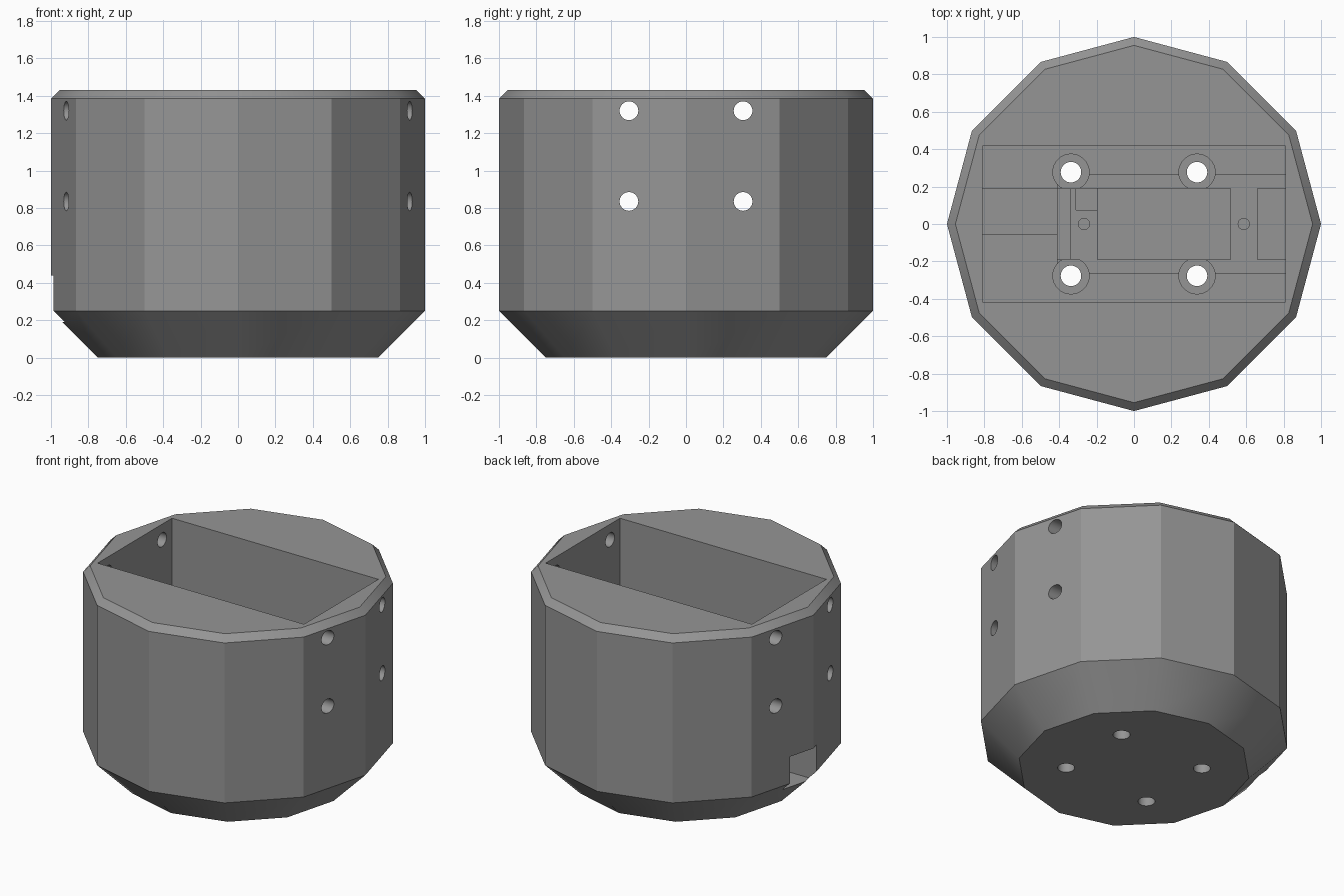
import bpy, bmesh, math
from mathutils import Matrix

if "Cube" in bpy.data.objects:
    bpy.data.objects.remove(bpy.data.objects["Cube"])

grey = bpy.data.materials.new("plain grey")
grey.diffuse_color = (0.3, 0.3, 0.3, 1)
grey.use_nodes = True
grey.node_tree.nodes["Principled BSDF"].inputs["Base Color"].default_value = grey.diffuse_color


def finish(name, bm):
    bmesh.ops.recalc_face_normals(bm, faces=bm.faces)
    me = bpy.data.meshes.new(name)
    bm.to_mesh(me)
    bm.free()
    me.materials.append(grey)
    ob = bpy.data.objects.new(name, me)
    bpy.context.collection.objects.link(ob)
    return ob


def box(name, x0, x1, y0, y1, z0, z1):
    bm = bmesh.new()
    bmesh.ops.create_cube(bm, size=1)
    for v in bm.verts:
        v.co = ((x0, x1)[v.co.x > 0], (y0, y1)[v.co.y > 0], (z0, z1)[v.co.z > 0])
    return finish(name, bm)


def rod(name, centre, r, length, along_x=False):
    bm = bmesh.new()
    m = Matrix.Translation(centre)
    if along_x:
        m = m @ Matrix.Rotation(math.pi / 2, 4, 'Y')
    bmesh.ops.create_cone(bm, cap_ends=True, segments=32, radius1=r, radius2=r,
                          depth=length, matrix=m)
    return finish(name, bm)


def cut(target, cutter):
    bpy.context.view_layer.objects.active = target
    mod = target.modifiers.new("cut", 'BOOLEAN')
    mod.operation = 'DIFFERENCE'
    mod.solver = 'EXACT'
    mod.object = cutter
    bpy.ops.object.modifier_apply(modifier=mod.name)
    bpy.data.objects.remove(cutter)


# twelve-sided housing with a tapered base and a bevelled rim
bm = bmesh.new()
rings = []
for r, z in ((0.75, 0), (1, 0.25), (1, 1.385), (0.955, 1.43)):
    rings.append([bm.verts.new((r * math.cos(i * math.pi / 6),
                                r * math.sin(i * math.pi / 6), z)) for i in range(12)])
bm.faces.new(rings[0])
bm.faces.new(rings[-1])
for a, b in zip(rings, rings[1:]):
    for i in range(12):
        j = (i + 1) % 12
        bm.faces.new((a[i], a[j], b[j], b[i]))
housing = finish("housing", bm)

# main pocket, board recess, wiring channel and connector opening
cut(housing, box("pocket", -0.81, 0.81, -0.417, 0.417, 0.44, 1.6))
cut(housing, box("board_recess", -0.41, 0.81, -0.265, 0.265, 0.3, 0.6))
cut(housing, box("channel", -0.41, 0.81, -0.19, 0.19, 0.17, 0.5))
cut(housing, box("connector_slot", -1.2, -0.38, -0.055, 0.19, 0.19, 0.44))

# through holes in the side walls
for y in (-0.305, 0.305):
    for z in (0.835, 1.32):
        cut(housing, rod("side_hole", (0, y, z), 0.05, 2.4, True))

# counterbored screw holes in the floor
for x in (-0.337, 0.337):
    for y in (-0.277, 0.277):
        cut(housing, rod("counterbore", (x, y, 0.4), 0.097, 0.44))
        cut(housing, rod("screw_hole", (x, y, 0.2), 0.055, 0.8))

# board supports with pilot holes
rear = box("rear_support", -0.34, -0.195, -0.19, 0.19, 0.165, 0.3)
cut(rear, box("support_relief", -0.31, -0.1, 0.075, 0.3, 0.22, 0.5))
front = box("front_support", 0.515, 0.66, -0.19, 0.19, 0.165, 0.3)
for support, x in ((rear, -0.267), (front, 0.587)):
    cut(support, rod("pilot_hole", (x, 0, 0.3), 0.03, 0.16))

# smooth the shallow edges, keep the wall facets crisp
for ob in (housing, rear, front):
    bpy.ops.object.select_all(action='DESELECT')
    ob.select_set(True)
    bpy.context.view_layer.objects.active = ob
    bpy.ops.object.shade_smooth_by_angle(angle=math.radians(29))
